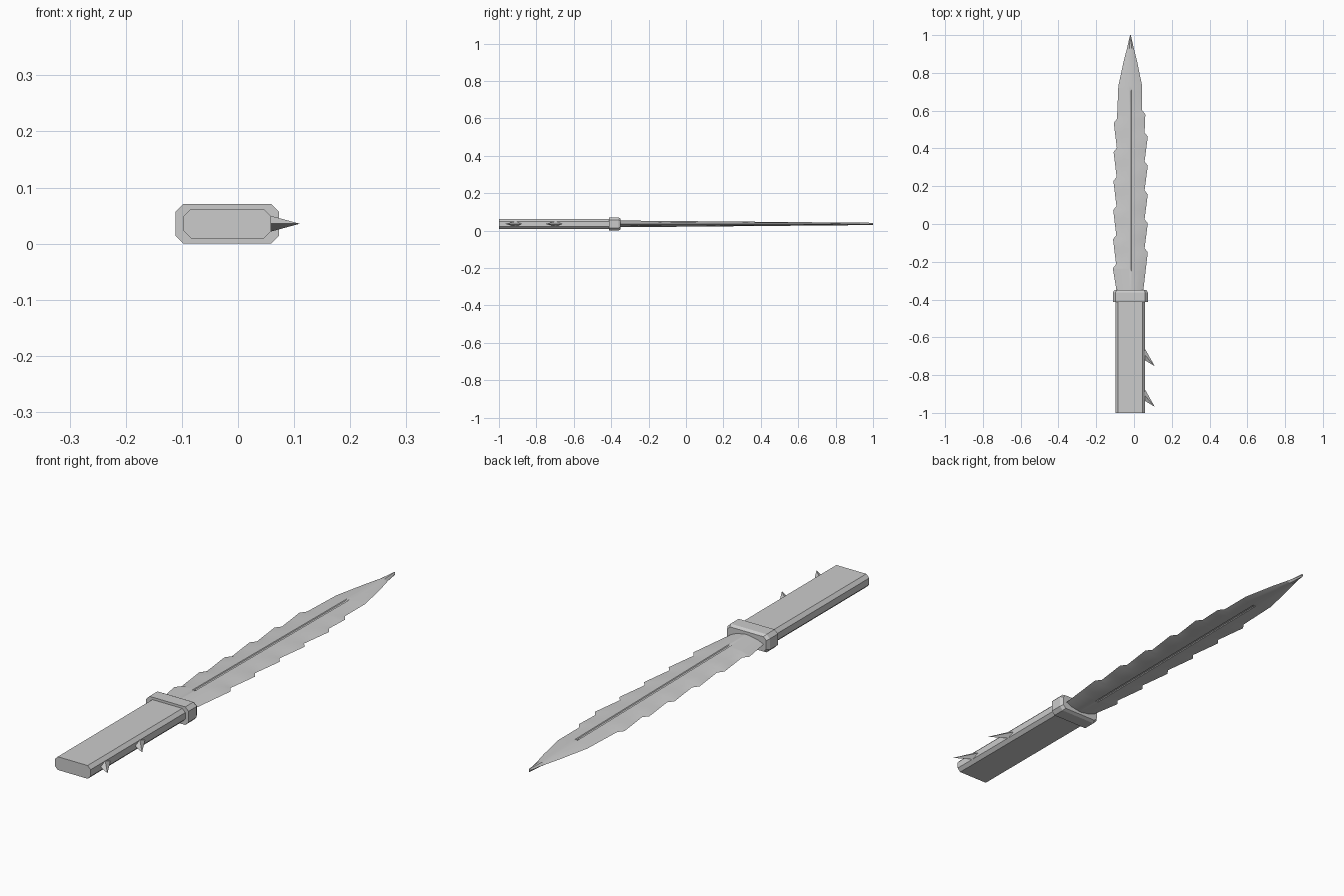
import bpy, bmesh

if "Cube" in bpy.data.objects:
    bpy.data.objects.remove(bpy.data.objects["Cube"])

CX, CZ = -0.019, 0.0355      # long axis of the weapon

steel = bpy.data.materials.new("plain grey")
steel.diffuse_color = (0.6, 0.6, 0.6, 1)
steel.use_nodes = True
steel.node_tree.nodes["Principled BSDF"].inputs["Base Color"].default_value = steel.diffuse_color


def finish(bm, name, smooth=False):
    bmesh.ops.recalc_face_normals(bm, faces=bm.faces)
    me = bpy.data.meshes.new(name)
    bm.to_mesh(me)
    bm.free()
    ob = bpy.data.objects.new(name, me)
    bpy.context.collection.objects.link(ob)
    me.materials.append(steel)
    if smooth:
        bpy.ops.object.select_all(action='DESELECT')
        ob.select_set(True)
        bpy.context.view_layer.objects.active = ob
        bpy.ops.object.shade_smooth_by_angle(angle=0.4)
    return ob


def loft(name, rings, smooth=False):
    bm = bmesh.new()
    vs = [[bm.verts.new(p) for p in r] for r in rings]
    n = len(vs[0])
    for a, b in zip(vs, vs[1:]):
        for i in range(n):
            j = (i + 1) % n
            bm.faces.new((a[i], a[j], b[j], b[i]))
    bm.faces.new(vs[0])
    bm.faces.new(vs[-1])
    return finish(bm, name, smooth)


def octagon(y, hw, hh, c):
    # chamfered rectangle across the long axis
    pts = [(hw, hh - c), (hw - c, hh), (c - hw, hh), (-hw, hh - c),
           (-hw, c - hh), (c - hw, -hh), (hw - c, -hh), (hw, c - hh)]
    return [(CX + x, y, CZ + z) for x, z in pts]


# Grip and collar
loft("grip", [octagon(-1.0, 0.078, 0.026, 0.013), octagon(-0.36, 0.078, 0.026, 0.013)])
loft("collar", [octagon(-0.412, 0.092, 0.0355, 0.014), octagon(-0.362, 0.092, 0.0355, 0.014),
                octagon(-0.35, 0.085, 0.029, 0.012)])


# Blade outline: each tooth widens towards the point, then steps back in
def outline(tips, base, shoulder):
    pts = [(-0.37, base)]
    for y, w in tips:
        pts += [(y, w), (y + 0.022, w - 0.017)]
    return pts + [(0.73, shoulder), (0.86, 0.036), (0.93, 0.018), (1.0, 0.002)]


left = outline([(-0.235 + 0.154 * i, 0.093 - 0.001 * i) for i in range(6)], 0.071, 0.064)
right = outline([(-0.15 + 0.153 * i, 0.092) for i in range(5)] + [(0.58, 0.079)], 0.066, 0.062)


def sample(pts, y):
    for (y0, w0), (y1, w1) in zip(pts, pts[1:]):
        if y <= y1:
            return w0 + (w1 - w0) * (y - y0) / (y1 - y0)
    return pts[-1][1]


GROOVE = (-0.24, 0.70)
stations = sorted({round(p[0], 4) for p in left + right} |
                  {GROOVE[0], GROOVE[0] - 0.01, GROOVE[1], GROOVE[1] + 0.01})
rings = []
for y in stations:
    wl, wr = sample(left, y), sample(right, y)
    t = (y + 0.37) / 1.37
    h = 0.018 - 0.012 * t
    s = min(0.006, wl * 0.5, wr * 0.5)
    d = 0.003 if GROOVE[0] <= y <= GROOVE[1] else 0
    top = [(-wl, 0), (-wl * 0.62, h * 0.62), (-s, h), (-s * 0.6, h - d),
           (s * 0.6, h - d), (s, h), (wr * 0.62, h * 0.62), (wr, 0)]
    bottom = [(x, -z) for x, z in top[-2:0:-1]]
    rings.append([(CX + x, y, CZ + z) for x, z in top + bottom])
loft("blade", rings, True)

# Two backswept barbs on the right side of the grip
for k, y in enumerate((-0.655, -0.87)):
    bm = bmesh.new()
    base = [bm.verts.new(p) for p in ((0.055, y, CZ), (0.055, y - 0.035, CZ + 0.015),
                                      (0.055, y - 0.065, CZ), (0.055, y - 0.035, CZ - 0.015))]
    tip = bm.verts.new((0.11, y - 0.098, CZ))
    bm.faces.new(base)
    for i in range(4):
        bm.faces.new((base[i], base[(i + 1) % 4], tip))
    finish(bm, "barb_%d" % (k + 1))
